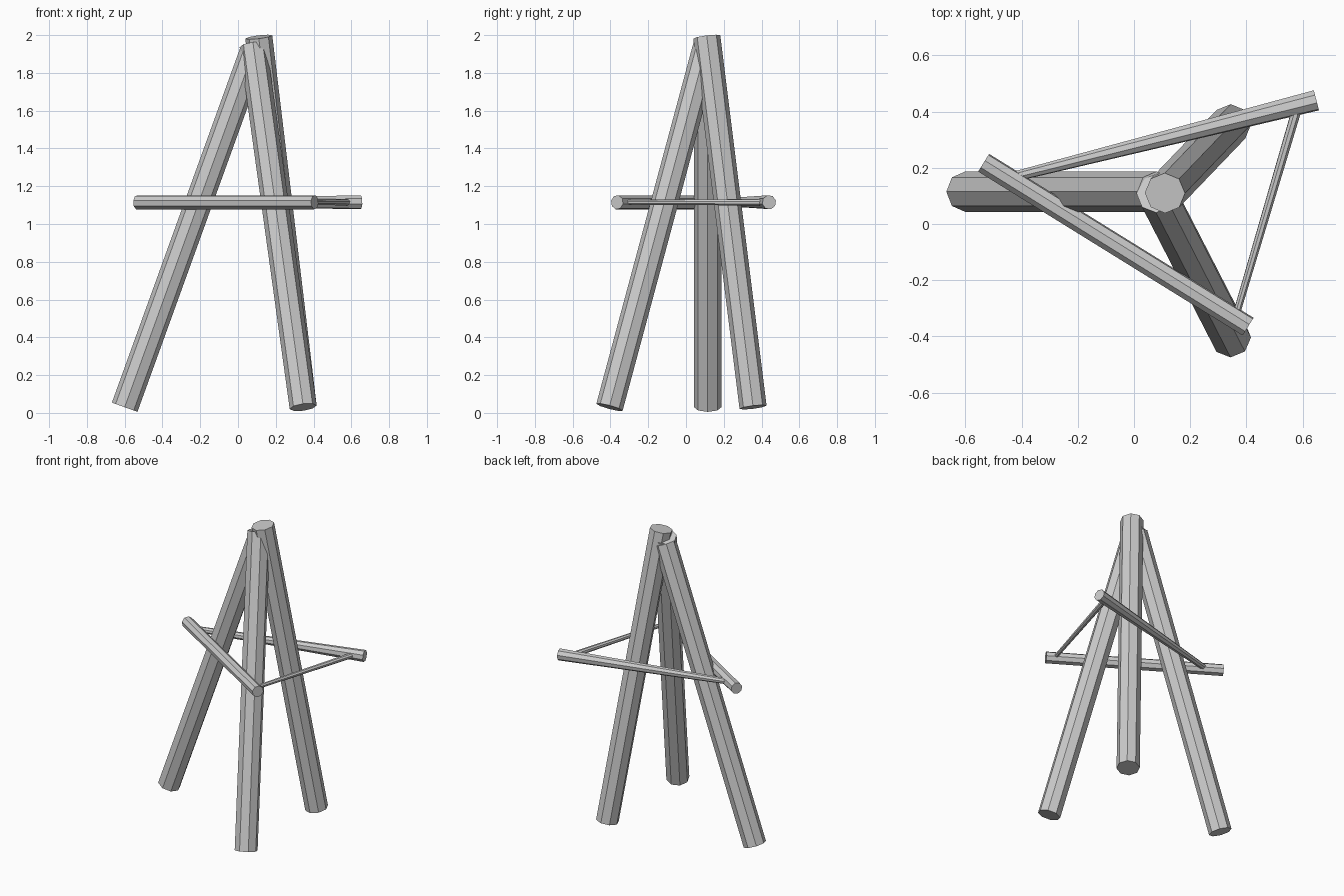
import bpy
import bmesh
from math import radians
from mathutils import Matrix, Vector

cube = bpy.data.objects.get("Cube")
if cube:
    bpy.data.objects.remove(cube, do_unlink=True)

# One plain grey for everything
grey = bpy.data.materials.new("plain_grey")
grey.use_nodes = True
colour = (0.6, 0.6, 0.6, 1)
grey.diffuse_color = colour
grey.node_tree.nodes["Principled BSDF"].inputs["Base Color"].default_value = colour


def pole(name, start, end, r_start, r_end, roll=0):
    """Flat-shaded eight-sided pole, optionally tapered, between two points."""
    start, end = Vector(start), Vector(end)
    axis = end - start
    turn = Vector((0, 0, 1)).rotation_difference(axis).to_matrix().to_4x4()
    place = Matrix.Translation((start + end) / 2) @ turn @ Matrix.Rotation(radians(roll), 4, "Z")
    bm = bmesh.new()
    bmesh.ops.create_cone(bm, cap_ends=True, segments=8, radius1=r_start,
                          radius2=r_end, depth=axis.length, matrix=place)
    mesh = bpy.data.meshes.new(name)
    bm.to_mesh(mesh)
    bm.free()
    mesh.materials.append(grey)
    obj = bpy.data.objects.new(name, mesh)
    bpy.context.collection.objects.link(obj)


# Three legs leaning together at the top
LEG = 0.072
pole("right_leg", (-0.6, 0.115, 0.03), (0.08, 0.115, 1.91), LEG, LEG)
pole("front_leg", (0.345, -0.405, 0.03), (0.08, 0.11, 1.945), LEG, LEG)
pole("back_leg", (0.345, 0.355, 0.03), (0.11, 0.11, 1.99), LEG, LEG)

# Three level crossbars lashed around the legs
Z = 1.115
pole("front_crossbar", (-0.535, 0.218, Z), (0.406, -0.365, Z), 0.038, 0.038)
pole("back_crossbar", (0.649, 0.44, Z), (-0.46, 0.16, Z), 0.038, 0.018)
pole("side_crossbar", (0.58, 0.41, Z), (0.36, -0.335, Z), 0.018, 0.013)
